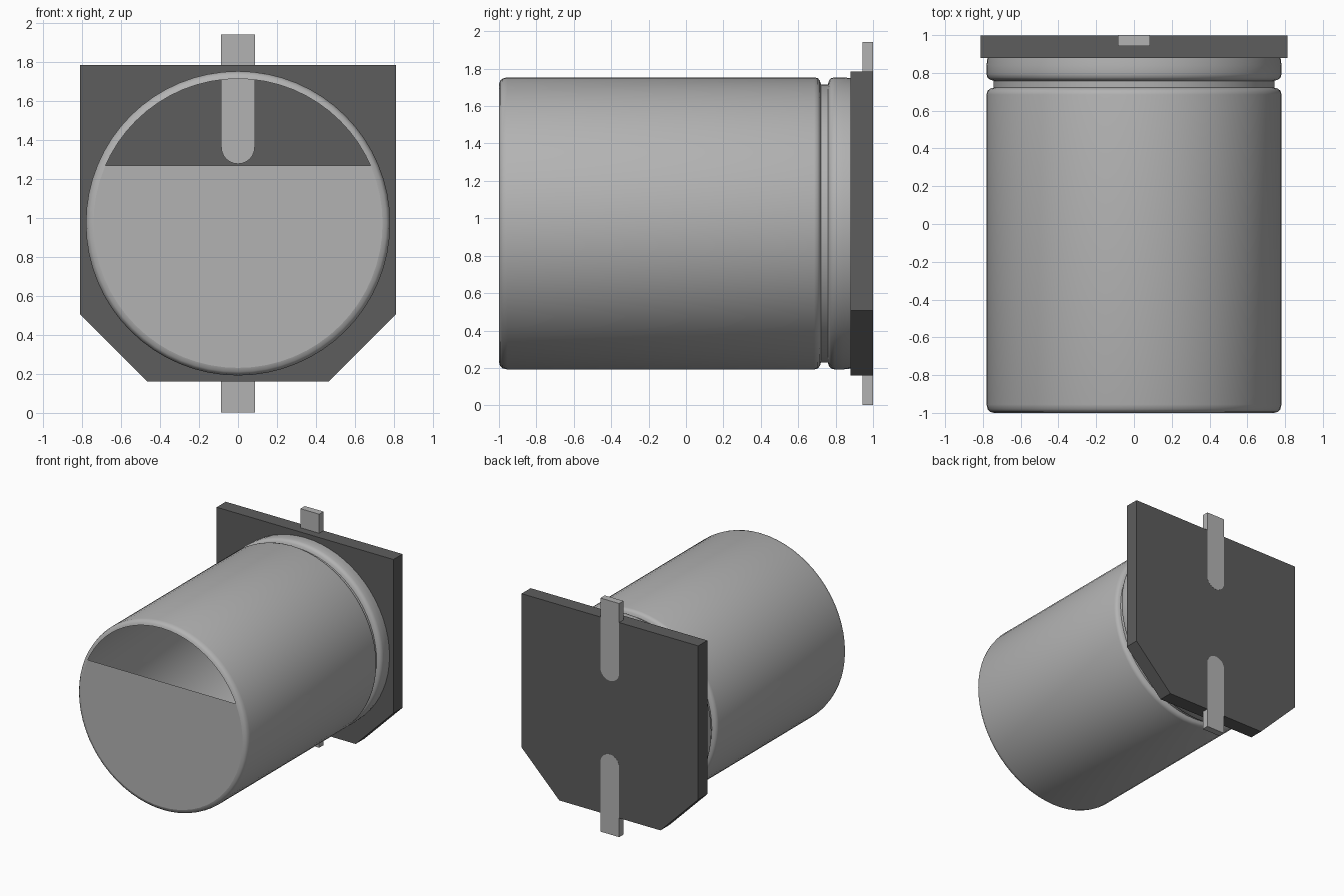
import bpy, bmesh, math
from mathutils import Vector, Matrix

cube = bpy.data.objects.get("Cube")
if cube:
    bpy.data.objects.remove(cube)

MID = 0.973      # height of the can axis
SEGMENTS = 64


def material(name, value):
    mat = bpy.data.materials.new(name)
    mat.use_nodes = True
    colour = (value, value, value, 1)
    mat.diffuse_color = colour
    mat.node_tree.nodes["Principled BSDF"].inputs["Base Color"].default_value = colour
    return mat


metal = material("brushed_metal", 0.45)
plastic = material("dark_plastic", 0.11)


def add_object(name, bm, mat):
    bmesh.ops.recalc_face_normals(bm, faces=bm.faces)
    mesh = bpy.data.meshes.new(name)
    bm.to_mesh(mesh)
    bm.free()
    mesh.materials.append(mat)
    obj = bpy.data.objects.new(name, mesh)
    bpy.context.scene.collection.objects.link(obj)
    return obj


def slab(name, outline, front, back, mat):
    """Extrude an (x, z) outline between two depths."""
    bm = bmesh.new()
    face = bm.faces.new([bm.verts.new((x, front, z)) for x, z in outline])
    moved = bmesh.ops.extrude_face_region(bm, geom=[face])["geom"]
    bmesh.ops.translate(bm, vec=(0, back - front, 0),
                        verts=[v for v in moved if isinstance(v, bmesh.types.BMVert)])
    return add_object(name, bm, mat)


def circle(radius):
    angles = [2 * math.pi * i / SEGMENTS for i in range(SEGMENTS)]
    return [(radius * math.cos(a), MID + radius * math.sin(a)) for a in angles]


# Can wall: open shell with rounded front rim and a crimped groove
profile = [(0.742, -1), (0.762, -0.994), (0.775, -0.98), (0.781, -0.955),
           (0.781, 0.685), (0.776, 0.705), (0.762, 0.716), (0.743, 0.722),
           (0.743, 0.758), (0.762, 0.764), (0.776, 0.775), (0.781, 0.795),
           (0.781, 0.84), (0.776, 0.882)]
bm = bmesh.new()
rings = [[bm.verts.new((x, y, z)) for x, z in circle(r)] for r, y in profile]
for a, b in zip(rings, rings[1:]):
    for i in range(SEGMENTS):
        j = (i + 1) % SEGMENTS
        bm.faces.new((a[i], a[j], b[j], b[i]))
can = add_object("can_wall", bm, metal)
bpy.context.view_layer.objects.active = can
can.select_set(True)
bpy.ops.object.shade_smooth_by_angle(angle=math.radians(40))
can.select_set(False)

# Front cap: disc with the upper segment left open
bm = bmesh.new()
bm.faces.new([bm.verts.new((x, -1, z)) for x, z in circle(0.742)])
bmesh.ops.bisect_plane(bm, geom=bm.verts[:] + bm.edges[:] + bm.faces[:],
                       plane_co=(0, 0, 1.27), plane_no=(0, 0, 1), clear_outer=True)
cap = add_object("front_cap", bm, metal)
if cap.data.polygons[0].normal.y > 0:
    cap.data.flip_normals()

# Base plate with two chamfered lower corners, hollow behind the can
half = [(0.465, 0.16), (0.812, 0.508), (0.812, 1.785)]
outline = half + [(-x, z) for x, z in reversed(half)]
base = slab("base_plate", outline, 0.88, 0.999, plastic)
pocket = slab("base_pocket_cutter", circle(0.765), 0.8, 0.99, plastic)
pocket.hide_render = True
pocket.hide_viewport = True
cut = base.modifiers.new("pocket", "BOOLEAN")
cut.operation = "DIFFERENCE"
cut.object = pocket

# Terminals: flat strips with a rounded inner end
WIDTH = 0.086
arc = [(WIDTH * math.cos(a), -WIDTH * math.sin(a))
       for a in (math.pi * i / 12 for i in range(13))]
for name, side in (("upper_terminal", 1), ("lower_terminal", -1)):
    points = [(x, MID + side * (0.391 + z)) for x, z in arc]
    tip = MID + side * 0.97
    points += [(-WIDTH, tip), (WIDTH, tip)]
    slab(name, points, 0.943, 1.0, metal)
